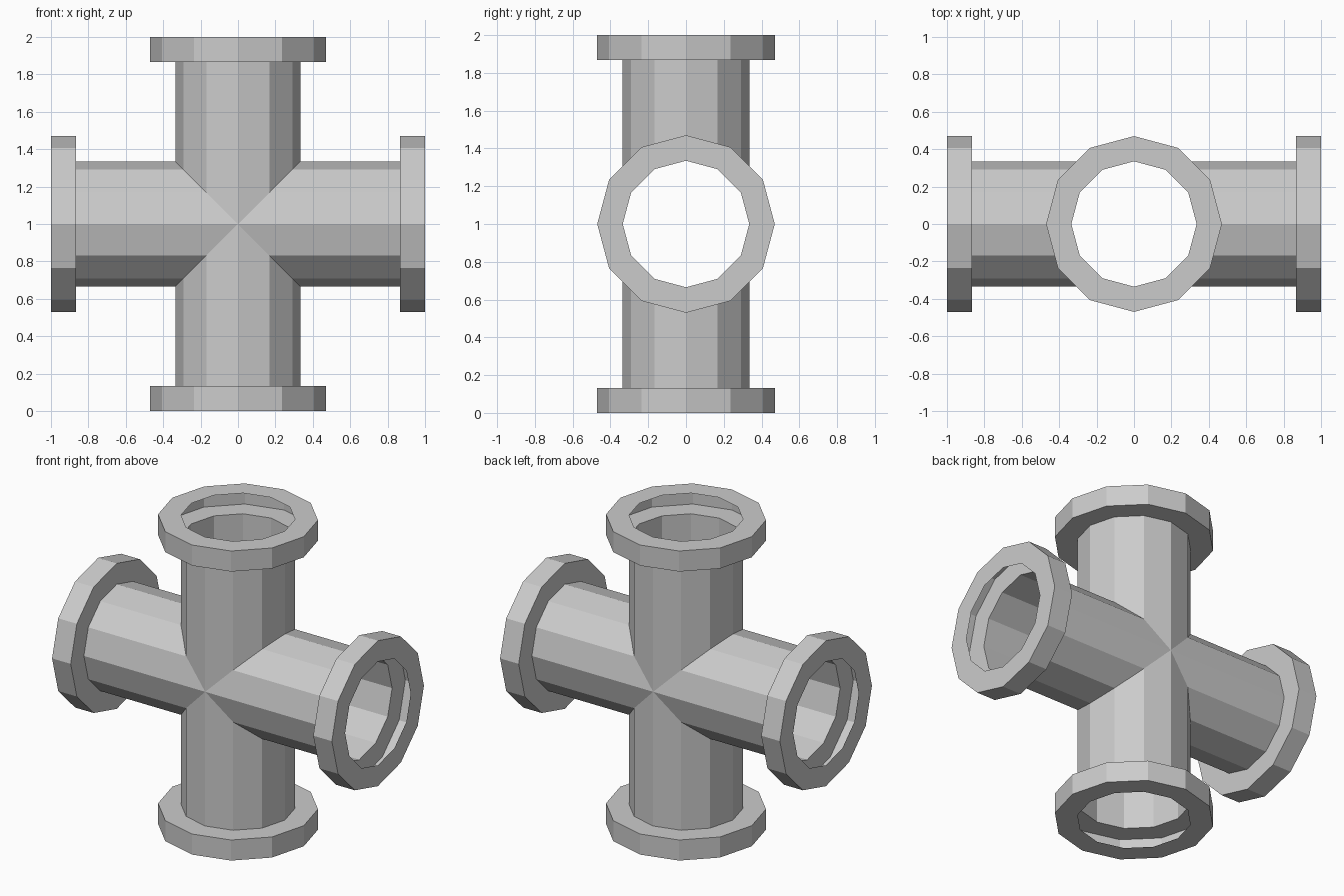
import bpy, bmesh, math
from mathutils import Matrix, Vector

cube = bpy.data.objects.get("Cube")
if cube:
    bpy.data.objects.remove(cube, do_unlink=True)

SIDES = 12
PIPE_R, FLANGE_R = 0.335, 0.47
FLANGE_START, ARM_END = 0.867, 1.0

grey = bpy.data.materials.new("pipe grey")
grey.use_nodes = True
colour = (0.6, 0.6, 0.6, 1)
grey.diffuse_color = colour
grey.node_tree.nodes["Principled BSDF"].inputs["Base Color"].default_value = colour


def ring(bm, turn, radius, reach):
    """Ring of vertices around one arm; reach(side) is the distance along it."""
    verts = []
    for i in range(SIDES):
        a = math.tau * i / SIDES
        side, depth = radius * math.sin(a), radius * math.cos(a)
        verts.append(bm.verts.new(turn @ Vector((side, depth, reach(side)))))
    return verts


def bridge(bm, a, b):
    for i in range(SIDES):
        j = (i + 1) % SIDES
        bm.faces.new((a[j], a[i], b[i], b[j]))


def finish(bm, name):
    mesh = bpy.data.meshes.new(name)
    bm.to_mesh(mesh)
    bm.free()
    mesh.materials.append(grey)
    obj = bpy.data.objects.new(name, mesh)
    obj.location.z = 1
    bpy.context.collection.objects.link(obj)


arms = {"top": 0, "left": 90, "bottom": 180, "right": 270}
body = bmesh.new()
for name, angle in arms.items():
    turn = Matrix.Rotation(math.radians(angle), 3, "Y")

    # Thin pipe arm, mitred where it meets its neighbours
    mitre = ring(body, turn, PIPE_R, abs)
    end = ring(body, turn, PIPE_R, lambda s: FLANGE_START)
    bridge(body, mitre, end)

    # Hollow flange, open on the inside of its bore
    bm = bmesh.new()
    sections = [(PIPE_R, FLANGE_START), (FLANGE_R, FLANGE_START),
                (FLANGE_R, ARM_END), (PIPE_R, ARM_END)]
    rings = [ring(bm, turn, r, lambda s, h=h: h) for r, h in sections]
    for a, b in zip(rings, rings[1:]):
        bridge(bm, a, b)
    finish(bm, name + "_flange")

# Weld the four arms into one cross
bmesh.ops.remove_doubles(body, verts=body.verts, dist=0.0005)
finish(body, "cross_pipe")
